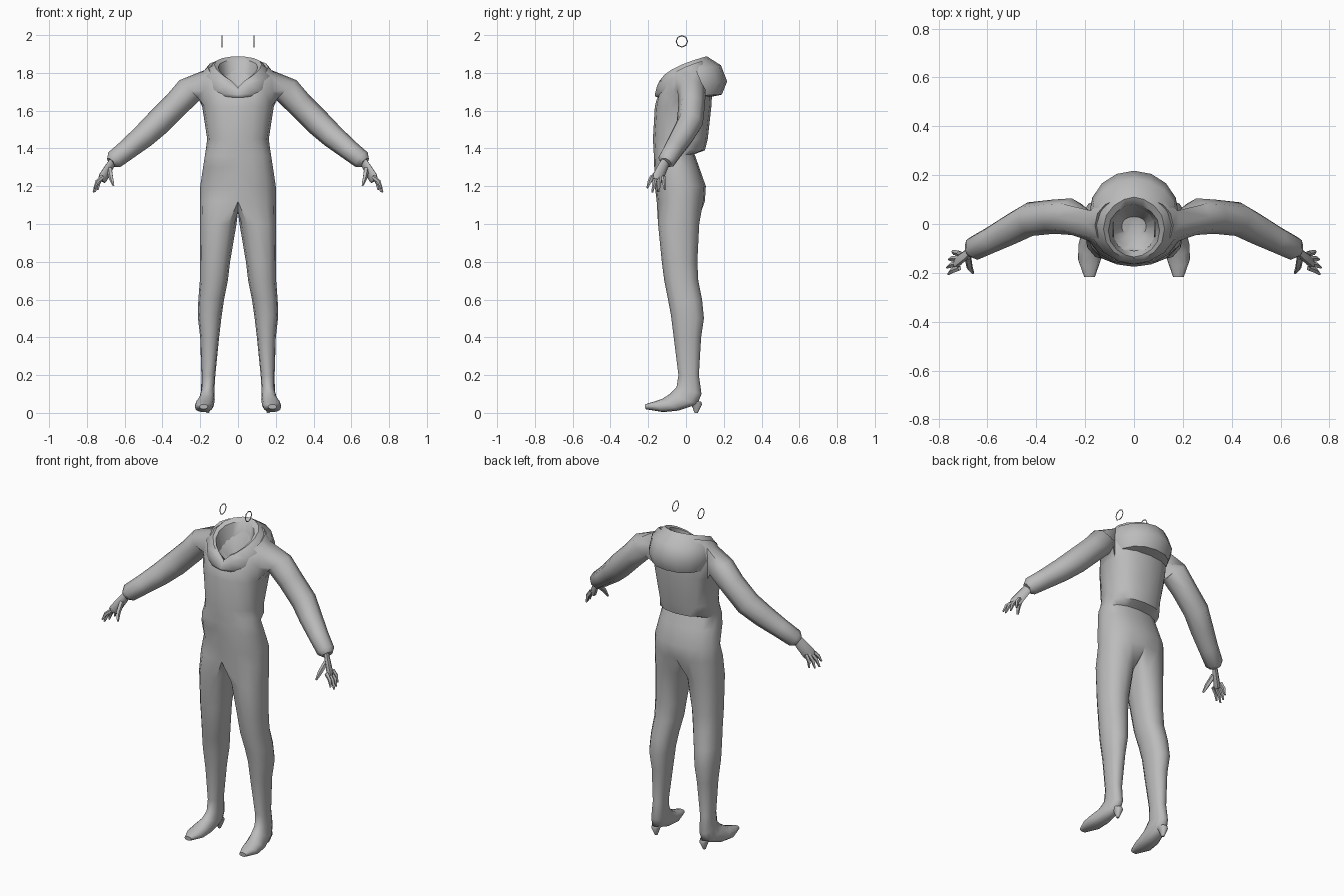
import bpy, bmesh
from math import sin, cos, pi, radians
from mathutils import Vector, Matrix

cube = bpy.data.objects.get("Cube")
if cube:
    bpy.data.objects.remove(cube)

grey = bpy.data.materials.new("plain grey")
grey.use_nodes = True
grey.diffuse_color = (0.5, 0.5, 0.5, 1)
grey.node_tree.nodes["Principled BSDF"].inputs["Base Color"].default_value = (0.5, 0.5, 0.5, 1)


def spow(v, e):
    return abs(v) ** e * (1 if v >= 0 else -1)


def ring(bm, angles, yf, zf, yb, zb, hw, cx=0.0, rise=1.0, ex=0.85):
    """Oval section from a front point to a back point in the side plane."""
    out = []
    for a in angles:
        s = (spow(sin(a), 0.9) + 1) / 2
        x = cx + hw * spow(round(cos(a), 6), ex)
        out.append(bm.verts.new((x, yf + (yb - yf) * s, zf + (zb - zf) * s ** rise)))
    return out


def skin(bm, rows, closed):
    faces = {}
    for r, (a, b) in enumerate(zip(rows, rows[1:])):
        n = len(a)
        for c in range(n if closed else n - 1):
            d = (c + 1) % n
            faces[r, c] = bm.faces.new((a[c], a[d], b[d], b[c]))
    return faces


def tube(bm, path, sides):
    """Tapered limb; each path point is x, y, z, radius."""
    pts = [Vector(p[:3]) for p in path]
    rows = []
    for i, p in enumerate(pts):
        d = (pts[min(i + 1, len(pts) - 1)] - pts[max(i - 1, 0)]).normalized()
        u = d.cross(Vector((0, 1, 0))).normalized()
        w = d.cross(u)
        rows.append([bm.verts.new(p + (u * cos(t) + w * sin(t)) * path[i][3])
                     for t in (2 * pi * k / sides for k in range(sides))])
    skin(bm, rows, True)
    return rows


def finish(bm, name, mirror=True, angle=50):
    if mirror:
        bmesh.ops.mirror(bm, geom=bm.verts[:] + bm.edges[:] + bm.faces[:],
                         matrix=Matrix(), merge_dist=0.001, axis='X')
    bmesh.ops.recalc_face_normals(bm, faces=bm.faces[:])
    mesh = bpy.data.meshes.new(name)
    bm.to_mesh(mesh)
    bm.free()
    ob = bpy.data.objects.new(name, mesh)
    bpy.context.collection.objects.link(ob)
    mesh.materials.append(grey)
    bpy.ops.object.select_all(action='DESELECT')
    ob.select_set(True)
    bpy.context.view_layer.objects.active = ob
    bpy.ops.object.shade_smooth_by_angle(angle=radians(angle))
    return ob


HALF = [radians(-90 + 22.5 * i) for i in range(9)]
FULL = [radians(-120 + 30 * i) for i in range(12)]

# Body: half torso from the neck hollow to the crotch
bm = bmesh.new()
torso = [
    (-.05, 1.68, .03, 1.70, .05),
    (-.09, 1.70, .07, 1.82, .09),
    (-.12, 1.69, .11, 1.87, .16, 0, .35),
    (-.13, 1.69, .13, 1.83, .19, 0, .35),
    (-.155, 1.66, .14, 1.74, .195, 0, .5),
    (-.165, 1.62, .135, 1.63, .19),
    (-.175, 1.45, .115, 1.45, .163),
    (-.172, 1.40, .10, 1.39, .17),
    (-.17, 1.36, .045, 1.37, .175),
    (-.168, 1.30, .07, 1.30, .185),
    (-.165, 1.20, .105, 1.20, .2),
    (-.155, 1.12, .10, 1.12, .202),
]
rows = [ring(bm, HALF, *r) for r in torso]
faces = skin(bm, rows, False)
bm.faces.new(rows[0])

# Trouser leg and boot, grown from the split hip line
crotch = [bm.verts.new((0, y, 1.065)) for y in (.05, -.02, -.1)]
leg = [
    (-.148, 1.0, .07, 1.0, .097, .105),
    (-.128, .8, .06, .8, .08, .122),
    (-.115, .7, .065, .7, .074, .128),
    (-.095, .6, .085, .6, .068, .142),
    (-.08, .52, .095, .5, .063, .15),
    (-.065, .4, .08, .4, .05, .15),
    (-.04, .2, .068, .2, .037, .157),
    (-.05, .135, .082, .1, .035, .16),
    (-.085, .1, .06, .045, .042, .165),
    (-.125, .075, -.04, .012, .05, .177),
    (-.17, .06, -.12, .004, .047, .182),
    (-.217, .045, -.215, .02, .022, .182),
]
legs = [rows[-1] + crotch] + [ring(bm, FULL, *r) for r in leg]
skin(bm, legs, True)
bm.faces.new(legs[-1])

# Sleeve, bridged into an opening cut at the shoulder
hole = [faces[r, c] for r in (3, 4) for c in (3, 4)]
edges = {e for f in hole for e in f.edges}
rim = [e for e in edges if sum(f in hole for f in e.link_faces) == 1]
bmesh.ops.delete(bm, geom=hole, context='FACES')
rim = [e for e in rim if e.is_valid]
arm = tube(bm, [
    (.255, .03, 1.71, .075), (.33, .03, 1.63, .07), (.425, .02, 1.535, .07),
    (.5, -.02, 1.465, .064), (.585, -.065, 1.395, .055), (.655, -.1, 1.34, .05),
    (.67, -.108, 1.325, .032)], 8)
start = [bm.edges.get((arm[0][i], arm[0][(i + 1) % 8])) for i in range(8)]
bmesh.ops.bridge_loops(bm, edges=rim + start)
bm.faces.new(arm[-1])
body = finish(bm, "jacket_and_trousers")

# Tucked fold on the right hip
for v in body.data.vertices:
    if 1.19 < v.co.z < 1.21 and -.19 < v.co.x < -.05 and v.co.y < -.05:
        v.co.y += .03

# Hood lying around the neck, pointed at the front
bm = bmesh.new()
hood = [
    (-.11, 1.71, .06, 1.77, .085),
    (-.135, 1.725, .08, 1.87, .105, 0, .45, 1.2),
    (-.15, 1.71, .11, 1.888, .125, 0, .4, 1.2),
    (-.165, 1.685, .185, 1.84, .18, 0, .35, 1.1),
    (-.163, 1.675, .218, 1.755, .185, 0, .5, 1),
    (-.15, 1.67, .19, 1.685, .165),
    (-.11, 1.67, .12, 1.67, .14),
]
skin(bm, [ring(bm, HALF, *r) for r in hood], False)
finish(bm, "hood")

# Boot heels
bm = bmesh.new()
heel = [(-.01, .06, .08, .06, .028), (.03, .04, .085, .045, .022), (.045, 0, .062, 0, .007)]
heels = [ring(bm, FULL, *r, .16) for r in heel]
skin(bm, heels, True)
bm.faces.new(heels[-1])
finish(bm, "boot_heels")

# Hands: flattened palm, four fingers and a thumb
bm = bmesh.new()
palm = tube(bm, [(.655, -.1, 1.345, .026), (.685, -.125, 1.295, .032),
                 (.715, -.148, 1.245, .036), (.722, -.152, 1.23, .03)], 8)
side = Vector((.7, .5, .1)).normalized()
for row in palm:
    mid = sum((v.co for v in row), Vector()) / len(row)
    for v in row:
        v.co -= side * (v.co - mid).dot(side) * .5
bm.faces.new(palm[-1])
tips = [(.76, -.205, 1.19), (.765, -.178, 1.168), (.757, -.145, 1.17), (.742, -.112, 1.18)]
for i, tip in enumerate(tips):
    base = Vector((.715, -.18 + .02 * i, 1.25))
    knuckle = base.lerp(Vector(tip), .5) + Vector((.008, 0, .004))
    end = tube(bm, [(*base, .012), (*knuckle, .011), (*tip, .005)], 5)[-1]
    bm.faces.new(end)
thumb = tube(bm, [(.68, -.135, 1.29, .015), (.672, -.18, 1.245, .013), (.66, -.2, 1.205, .006)], 5)
bm.faces.new(thumb[-1])
finish(bm, "hands")

# Hoop earrings
for name, x in (("left_earring", .085), ("right_earring", -.085)):
    bpy.ops.mesh.primitive_torus_add(major_segments=8, minor_segments=4, major_radius=.03,
                                     minor_radius=.003, location=(x, -.022, 1.967),
                                     rotation=(0, pi / 2, 0))
    hoop = bpy.context.object
    hoop.name = name
    hoop.data.materials.append(grey)
